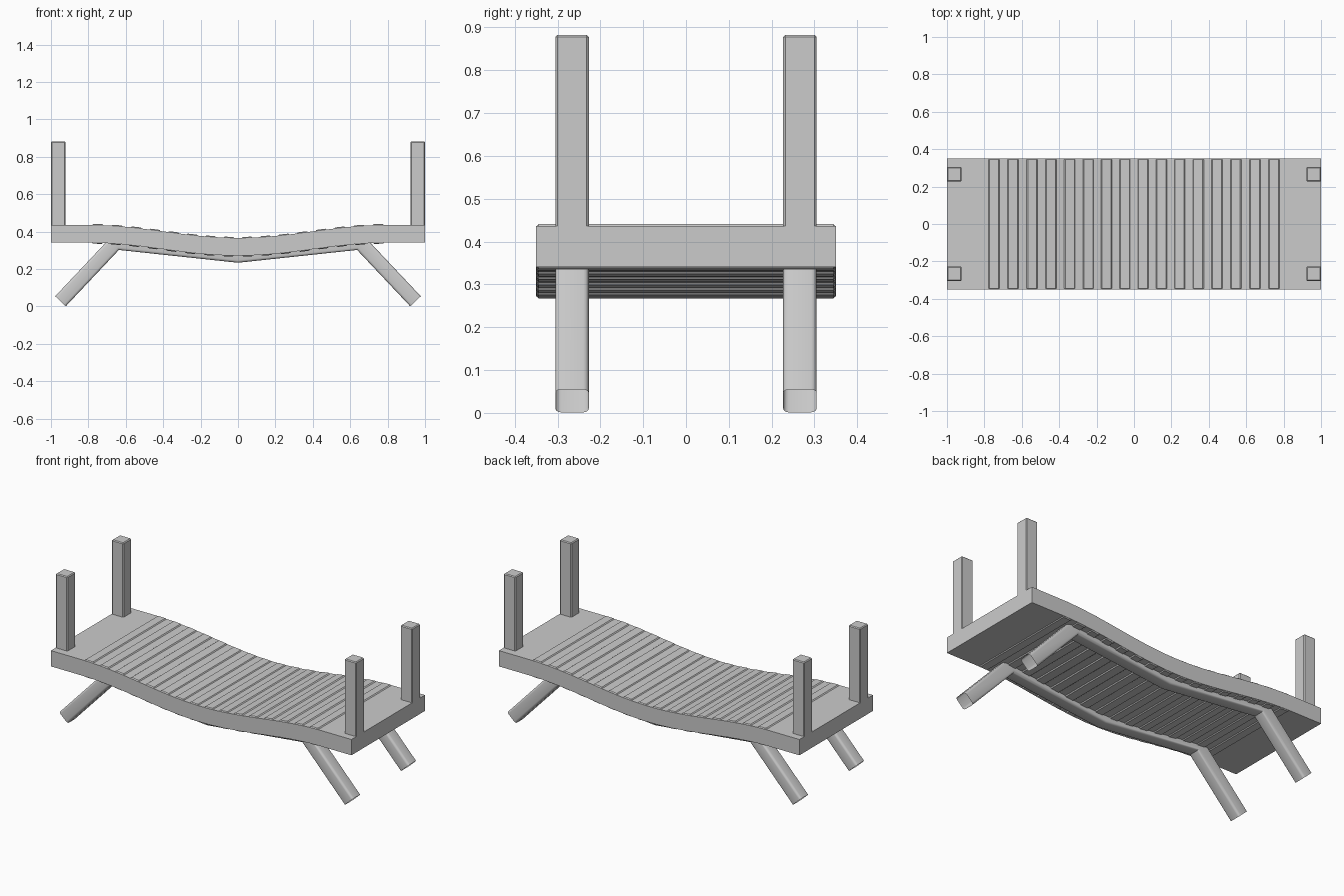
import bpy, bmesh, math
from mathutils import Matrix, Vector

if "Cube" in bpy.data.objects:
    bpy.data.objects.remove(bpy.data.objects["Cube"])

TOP, BOTTOM, SAG, SPAN = 0.436, 0.341, 0.069, 0.8


def drop(x):
    """Downward sag of the deck at x."""
    return SAG * (0.5 + 0.5 * math.cos(math.pi * min(abs(x) / SPAN, 1)))


def finish(name, bm):
    bmesh.ops.recalc_face_normals(bm, faces=bm.faces)
    mesh = bpy.data.meshes.new(name)
    bm.to_mesh(mesh)
    bm.free()
    ob = bpy.data.objects.new(name, mesh)
    bpy.context.collection.objects.link(ob)
    return ob


def smooth(ob, angle):
    bpy.ops.object.select_all(action='DESELECT')
    ob.select_set(True)
    bpy.context.view_layer.objects.active = ob
    bpy.ops.object.shade_smooth_by_angle(angle=math.radians(angle))


def bevelled_box(name, centre, size, bevel, tilt=0):
    bm = bmesh.new()
    bmesh.ops.create_cube(bm, size=1, matrix=Matrix.Diagonal((*size, 1)))
    bmesh.ops.bevel(bm, geom=bm.edges[:], offset=bevel, segments=1,
                    profile=0.5, affect='EDGES')
    bm.transform(Matrix.Translation(centre) @ Matrix.Rotation(tilt, 4, 'Y'))
    return finish(name, bm)


# Sagging deck slab: side profile extruded across the width
bm = bmesh.new()
xs = [-1] + [-SPAN + 2 * SPAN * i / 40 for i in range(41)] + [1]
outline = [(x, TOP - drop(x)) for x in xs] + [(x, BOTTOM - drop(x)) for x in reversed(xs)]
rings = [[bm.verts.new((x, y, z)) for x, z in outline] for y in (-0.35, 0.35)]
n = len(outline)
for i in range(n):
    j = (i + 1) % n
    bm.faces.new((rings[0][i], rings[0][j], rings[1][j], rings[1][i]))
for ring in rings:
    for i in range(len(xs) - 1):
        bm.faces.new((ring[i], ring[i + 1], ring[n - 2 - i], ring[n - 1 - i]))
smooth(finish("deck", bm), 30)

# Slightly proud cross planks that follow the sag
for i in range(16):
    x = -0.75 + 0.1 * i
    slope = (drop(x + 0.01) - drop(x - 0.01)) / 0.02
    bevelled_box(f"plank_{i + 1}", (x, 0, (TOP + BOTTOM) / 2 - drop(x)),
                 (0.06, 0.7, TOP - BOTTOM + 0.01), 0.006, math.atan(slope))

# Corner posts
for sx in (-1, 1):
    for sy in (-1, 1):
        bevelled_box(f"post_{'right' if sx > 0 else 'left'}_{'back' if sy > 0 else 'front'}",
                     (sx * 0.961, sy * 0.266, 0.64), (0.078, 0.078, 0.485), 0.005)

# Legs and under-rail: one open rounded-square tube per side, mitred at the bends
R, CORNER = 0.039, 0.013
section = []
for q in range(4):
    cx, cy = ((1, 1), (-1, 1), (-1, -1), (1, -1))[q]
    for k in range(4):
        a = math.radians(90 * q + 30 * k)
        section.append((cx * (R - CORNER) + CORNER * math.cos(a),
                        cy * (R - CORNER) + CORNER * math.sin(a)))
path = [Vector(p) for p in ((-0.949, 0.028), (-0.652, 0.343), (0, 0.273),
                            (0.652, 0.343), (0.949, 0.028))]
for name, y0 in (("front_leg_rail", -0.266), ("back_leg_rail", 0.266)):
    bm = bmesh.new()
    rings = []
    for i, p in enumerate(path):
        d0 = (p - path[i - 1]).normalized() if i else (path[1] - p).normalized()
        d1 = (path[i + 1] - p).normalized() if i < len(path) - 1 else d0
        n0, n1 = Vector((-d0.y, d0.x)), Vector((-d1.y, d1.x))
        m = (n0 + n1).normalized()
        m /= m.dot(n0)
        rings.append([bm.verts.new((p.x + m.x * v, y0 + u, p.y + m.y * v)) for u, v in section])
    for a, b in zip(rings, rings[1:]):
        for i in range(len(section)):
            j = (i + 1) % len(section)
            bm.faces.new((a[i], a[j], b[j], b[i]))
    smooth(finish(name, bm), 35)
